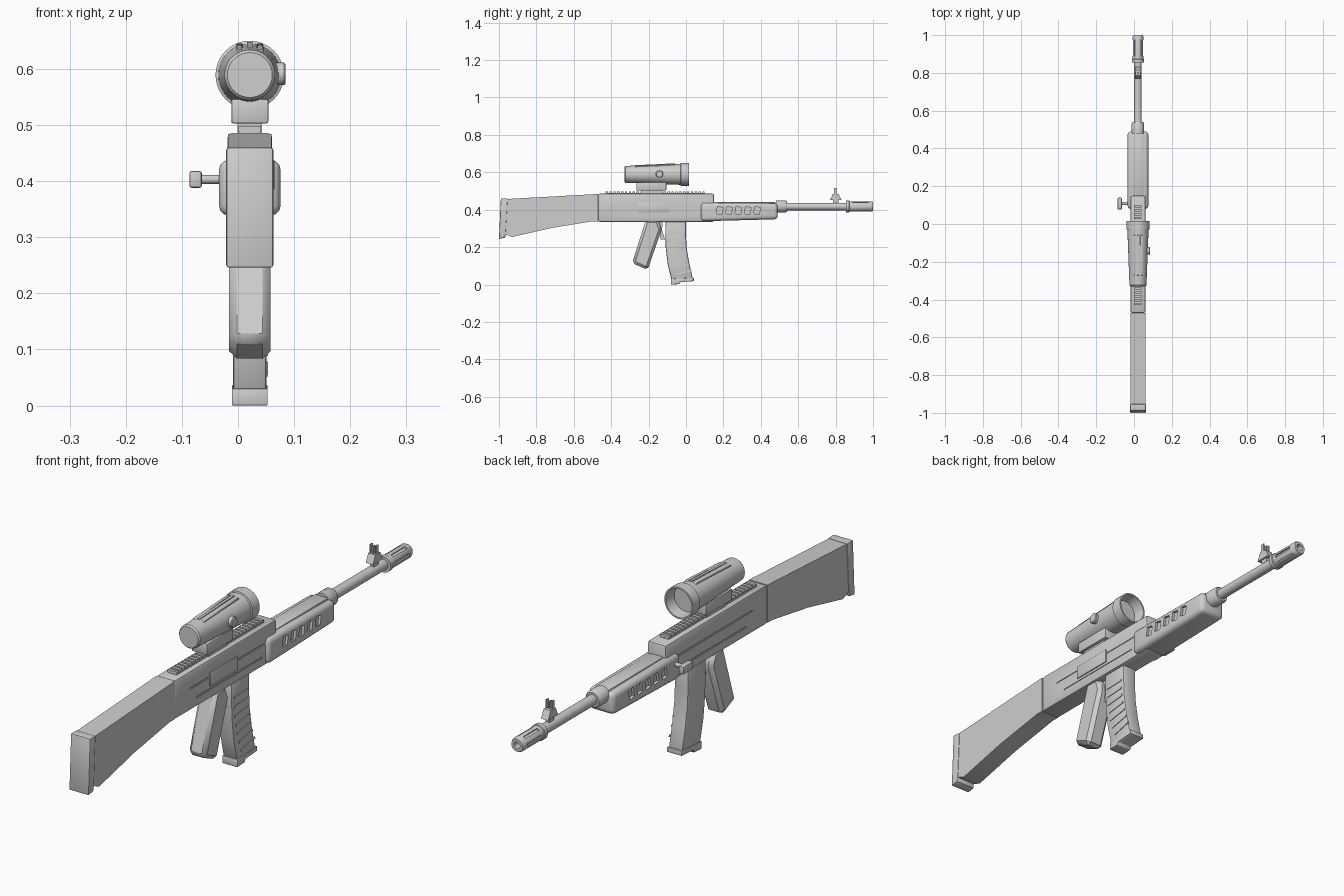
import bpy, bmesh, math
from mathutils import Matrix, Vector

if "Cube" in bpy.data.objects:
    bpy.data.objects.remove(bpy.data.objects["Cube"])

CX = 0.021            # centre plane of the rifle
BARREL_Z, SCOPE_Z = 0.417, 0.589

grey = bpy.data.materials.new("plain_grey")
grey.diffuse_color = (0.62, 0.62, 0.62, 1)
grey.use_nodes = True
grey.node_tree.nodes["Principled BSDF"].inputs["Base Color"].default_value = grey.diffuse_color


def finish(name, bm, smooth=True):
    bmesh.ops.recalc_face_normals(bm, faces=bm.faces)
    me = bpy.data.meshes.new(name)
    bm.to_mesh(me)
    bm.free()
    ob = bpy.data.objects.new(name, me)
    bpy.context.collection.objects.link(ob)
    me.materials.append(grey)
    if smooth:
        bpy.ops.object.select_all(action='DESELECT')
        ob.select_set(True)
        bpy.context.view_layer.objects.active = ob
        bpy.ops.object.shade_smooth_by_angle(angle=math.radians(35))
    return ob


def prism(name, pts, half, bevel=0.0, seg=2, x=CX):
    """Side profile of (y, z) points, extruded across x."""
    bm = bmesh.new()
    f = bm.faces.new([bm.verts.new((x - half, y, z)) for y, z in pts])
    r = bmesh.ops.extrude_face_region(bm, geom=[f])
    bmesh.ops.translate(bm, vec=(2 * half, 0, 0),
                        verts=[v for v in r["geom"] if isinstance(v, bmesh.types.BMVert)])
    bmesh.ops.recalc_face_normals(bm, faces=bm.faces)
    if bevel:
        edges = [e for e in bm.edges if e.calc_face_angle(0) > math.radians(40)]
        bmesh.ops.bevel(bm, geom=edges, offset=bevel, segments=seg, profile=0.5, affect='EDGES')
    return finish(name, bm)


def box(name, y0, y1, z0, z1, half, bevel=0.0, x=CX, seg=2):
    return prism(name, [(y0, z0), (y1, z0), (y1, z1), (y0, z1)], half, bevel, seg, x)


def lathe(name, prof, origin, axis='Y', n=32):
    """Profile of (distance, radius) points spun round an axis."""
    bm = bmesh.new()
    vs = [bm.verts.new((0, d, r)) for d, r in prof]
    es = [bm.edges.new(p) for p in zip(vs, vs[1:])]
    bmesh.ops.spin(bm, geom=vs + es, cent=(0, 0, 0), axis=(0, 1, 0),
                   angle=2 * math.pi, steps=n, use_duplicate=False)
    bmesh.ops.remove_doubles(bm, verts=bm.verts, dist=1e-5)
    if axis == 'X':
        bmesh.ops.rotate(bm, verts=bm.verts, matrix=Matrix.Rotation(-math.pi / 2, 3, 'Z'))
    bmesh.ops.translate(bm, verts=bm.verts, vec=origin)
    return finish(name, bm)


def boxes(name, items):
    """One mesh of many boxes: (matrix, size)."""
    bm = bmesh.new()
    for m, s in items:
        bmesh.ops.create_cube(bm, size=1, matrix=m @ Matrix.Diagonal((*s, 1)))
    return finish(name, bm, False)


def cut(ob, cutter):
    cutter.hide_render = True
    cutter.hide_viewport = True
    cutter.display_type = 'WIRE'
    m = ob.modifiers.new("cut", 'BOOLEAN')
    m.operation, m.object, m.solver = 'DIFFERENCE', cutter, 'EXACT'


T = Matrix.Translation

# Stock and butt pad
prism("stock", [(-0.96, 0.457), (-0.47, 0.484), (-0.47, 0.338), (-0.50, 0.338),
                (-0.72, 0.302), (-0.93, 0.254), (-0.965, 0.268)], 0.039)
prism("butt_pad", [(-0.99, 0.46), (-0.953, 0.46), (-0.963, 0.28), (-0.967, 0.25),
                   (-1.0, 0.245)], 0.042, 0.005)

# Receiver with side grooves and ejection cover
receiver = box("receiver", -0.47, 0.15, 0.335, 0.486, 0.040, 0.009)
cut(receiver, boxes("groove_cutter", [
    (T((CX + s * 0.041, -0.14, z)), (0.008, l, 0.006))
    for s in (-1, 1) for z, l in ((0.42, 0.48), (0.372, 0.4))]))
box("ejection_cover", -0.26, -0.09, 0.385, 0.438, 0.004, 0.002, CX + 0.040)

# Top rail with teeth
box("rail_base", -0.43, 0.10, 0.482, 0.490, 0.018)
boxes("rail_teeth", [(T((CX, -0.424 + i * 0.0207, 0.493)), (0.040, 0.012, 0.011))
                     for i in range(26)])

# Handguard with vent slots on both sides
guard = prism("handguard", [(0.08, 0.338), (0.49, 0.349), (0.49, 0.434), (0.08, 0.438)],
              0.055, 0.018, 3)
lean = Matrix.Rotation(math.radians(-10), 4, 'X')
cut(guard, boxes("vent_cutter", [
    (T((CX + s * 0.055, 0.18 + i * 0.05, 0.395)) @ lean, (0.02, 0.03, 0.038))
    for s in (-1, 1) for i in range(5)]))
box("handguard_ridge", 0.14, 0.48, 0.42, 0.441, 0.030, 0.006)

# Barrel, collar and slotted muzzle
lathe("barrel", [(0.45, 0), (0.45, 0.020), (0.88, 0.020), (0.88, 0)], (CX, 0, BARREL_Z))
lathe("barrel_collar", [(0.48, 0), (0.48, 0.033), (0.532, 0.033), (0.54, 0.028), (0.54, 0)],
      (CX, 0, BARREL_Z))
muzzle = lathe("muzzle", [(0.855, 0), (0.855, 0.031), (0.872, 0.031), (0.874, 0.028),
                          (0.992, 0.028), (1.0, 0.024), (1.0, 0.013), (0.88, 0.013), (0.88, 0)],
               (CX, 0, BARREL_Z))
cut(muzzle, boxes("muzzle_slot_cutter", [
    (T((CX, 0, BARREL_Z)) @ Matrix.Rotation(i * math.pi / 3, 4, 'Y') @ T((0.027, 0.932, 0)),
     (0.012, 0.085, 0.011)) for i in range(6)]))

# Front sight
box("sight_stem", 0.785, 0.815, 0.43, 0.46, 0.008)
prism("sight_base", [(0.77, 0.452), (0.832, 0.452), (0.815, 0.484), (0.785, 0.484)], 0.015)
boxes("sight_posts", [(T((CX + x, 0.798, 0.497)), (0.005, 0.014, h))
                      for x, h in ((-0.012, 0.038), (0, 0.03), (0.012, 0.038))])

# Scope body with hollow front, mount, top light bar and side knob
lathe("scope", [(-0.33, 0), (-0.33, 0.040), (-0.324, 0.045), (-0.06, 0.055), (-0.03, 0.056),
                (-0.028, 0.061), (0.015, 0.061), (0.015, 0.055), (-0.03, 0.050), (-0.03, 0)],
      (CX, 0, SCOPE_Z), n=40)
box("scope_mount", -0.265, -0.105, 0.503, 0.546, 0.033, 0.003)
box("mount_foot", -0.24, -0.125, 0.486, 0.505, 0.022)
for side, dx in (("left", -0.018), ("right", 0.018)):
    prism("light_bar_" + side, [(-0.28, 0.615), (-0.27, 0.634), (-0.06, 0.645), (-0.05, 0.625)],
          0.006, 0.002, x=CX + dx)
prism("light_rod", [(-0.28, 0.625), (-0.27, 0.638), (-0.06, 0.648), (-0.05, 0.63)], 0.005)
lathe("scope_knob", [(0, 0), (0, 0.020), (0.028, 0.020), (0.031, 0.017), (0.031, 0)],
      (0.054, -0.142, SCOPE_Z + 0.002), 'X')

# Pistol grip and trigger
prism("grip", [(-0.215, 0.345), (-0.15, 0.345), (-0.13, 0.295), (-0.205, 0.078),
               (-0.288, 0.115)], 0.037, 0.014, 1)
prism("trigger", [(-0.145, 0.34), (-0.125, 0.34), (-0.128, 0.29), (-0.112, 0.24),
                  (-0.135, 0.24), (-0.145, 0.29)], 0.008)

# Curved magazine with ribs on the right and a base plate
prism("magazine", [(-0.11, 0.34), (-0.111, 0.26), (-0.108, 0.19), (-0.098, 0.11), (-0.078, 0.025),
                   (0.036, 0.03), (0.016, 0.12), (0.003, 0.20), (0.0, 0.26), (0.0, 0.34)],
      0.030, 0.007)
boxes("magazine_ribs", [
    (T((CX + 0.030, -0.055 + 2.0 * max(0, 0.27 - z) * 0.5 * (0.27 - z), z))
     @ Matrix.Rotation(math.radians(55 * (0.30 - z)), 4, 'X'), (0.005, 0.085, 0.008))
    for z in [0.065 + 0.035 * i for i in range(7)]])
prism("magazine_base", [(-0.08, 0.03), (-0.08, 0.0), (-0.035, 0.002), (-0.03, 0.013),
                        (0.042, 0.018), (0.042, 0.036)], 0.032, 0.002)

# Charging handle on the left
lathe("handle_shaft", [(0, 0), (0, 0.008), (0.06, 0.008), (0.06, 0)],
      (-0.07, 0.108, 0.403), 'X', 16)
box("handle_knob", 0.077, 0.139, 0.388, 0.418, 0.011, 0.004, -0.0755)
